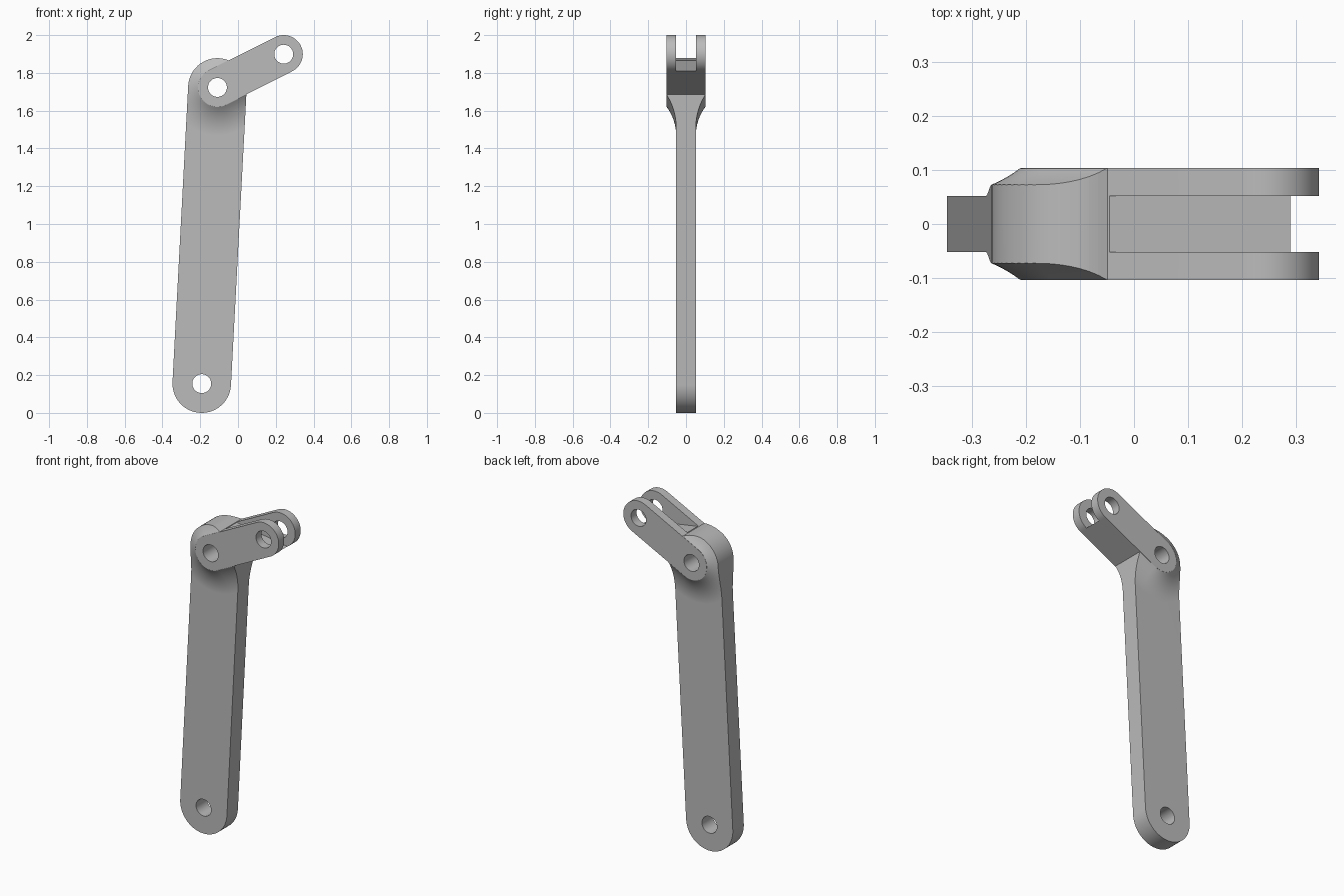
import bpy, bmesh, math
from mathutils import Vector

cube = bpy.data.objects.get("Cube")
if cube:
    bpy.data.objects.remove(cube, do_unlink=True)

# Pivot centres in the x-z plane
FOOT = Vector((-0.192, 0.155))
ELBOW = Vector((-0.109, 1.723))
TIP = Vector((0.242, 1.899))
BAR_R, ARM_R, HOLE_R = 0.155, 0.101, 0.05
BAR_H, ARM_H = 0.052, 0.104      # half thicknesses
BLEND = 0.155                    # reach of the concave blend around the arm

steel = bpy.data.materials.new("light_grey")
steel.use_nodes = True
GREY = (0.5, 0.5, 0.5, 1)
steel.diffuse_color = GREY
steel.node_tree.nodes["Principled BSDF"].inputs["Base Color"].default_value = GREY


def capsule(a, b, r, n=28):
    """Outline of a round-ended bar from a to b."""
    d = b - a
    ang = math.atan2(d.y, d.x)
    pts = []
    for centre, start in ((b, ang - math.pi / 2), (a, ang + math.pi / 2)):
        for i in range(n + 1):
            t = start + math.pi * i / n
            pts.append(centre + r * Vector((math.cos(t), math.sin(t))))
    return pts


def circle(c, r, n=40):
    return [c + r * Vector((math.cos(2 * math.pi * i / n), math.sin(2 * math.pi * i / n)))
            for i in range(n)]


def loft(name, sections):
    """Closed solid through (outline, y) sections."""
    bm = bmesh.new()
    rings = [[bm.verts.new((p[0], y, p[1])) for p in pts] for pts, y in sections]
    for lo, hi in zip(rings, rings[1:]):
        for i in range(len(lo)):
            j = (i + 1) % len(lo)
            bm.faces.new((lo[i], lo[j], hi[j], hi[i]))
    bm.faces.new(rings[0])
    bm.faces.new(rings[-1])
    bmesh.ops.recalc_face_normals(bm, faces=bm.faces)
    mesh = bpy.data.meshes.new(name)
    bm.to_mesh(mesh)
    bm.free()
    ob = bpy.data.objects.new(name, mesh)
    bpy.context.collection.objects.link(ob)
    mesh.materials.append(steel)
    return ob


def prism(name, pts, half):
    return loft(name, [(pts, -half), (pts, half)])


def activate(ob):
    bpy.ops.object.select_all(action='DESELECT')
    ob.select_set(True)
    bpy.context.view_layer.objects.active = ob


def combine(ob, other, operation):
    activate(ob)
    mod = ob.modifiers.new("combine", 'BOOLEAN')
    mod.operation, mod.solver, mod.object = operation, 'EXACT', other
    bpy.ops.object.modifier_apply(modifier=mod.name)
    bpy.data.objects.remove(other, do_unlink=True)


# Long bar: tall outline trimmed by a slab that swells up around the arm
lever = prism("crank_lever", capsule(FOOT, ELBOW, BAR_R), 0.2)
rise = ARM_H - BAR_H
blend_r = (BLEND ** 2 + rise ** 2) / (2 * rise)
profile = [(-0.02, 0.08), (-0.002, 0.103)]
steps = 14
for i in range(steps + 1):
    s = 0.002 + (BLEND - 0.002) * i / steps
    profile.append((s, BAR_H + blend_r - math.sqrt(blend_r ** 2 - (BLEND - s) ** 2)))
profile.append((3, BAR_H))
sections = [(capsule(ELBOW, TIP, ARM_R + s), -h) for s, h in profile]
sections += [(capsule(ELBOW, TIP, ARM_R + s), h) for s, h in reversed(profile)]
combine(lever, loft("swell", sections), 'INTERSECT')

# Short forked arm: slot leaves two prongs joined by a tapering web
arm = prism("forked_arm", capsule(ELBOW, TIP, ARM_R), ARM_H)
slot = [(-0.045, 1.865), (0.287, 1.811), (0.6, 1.76), (0.6, 2.3), (-0.045, 2.3)]
combine(arm, prism("slot", slot, BAR_H), 'DIFFERENCE')
combine(lever, arm, 'UNION')

# Pin holes
for pivot in (FOOT, ELBOW, TIP):
    combine(lever, prism("pin_hole", circle(pivot, HOLE_R), 0.3), 'DIFFERENCE')

activate(lever)
bpy.ops.object.shade_smooth_by_angle(angle=math.radians(25))
weighted = lever.modifiers.new("clean_shading", 'WEIGHTED_NORMAL')
weighted.keep_sharp = True
